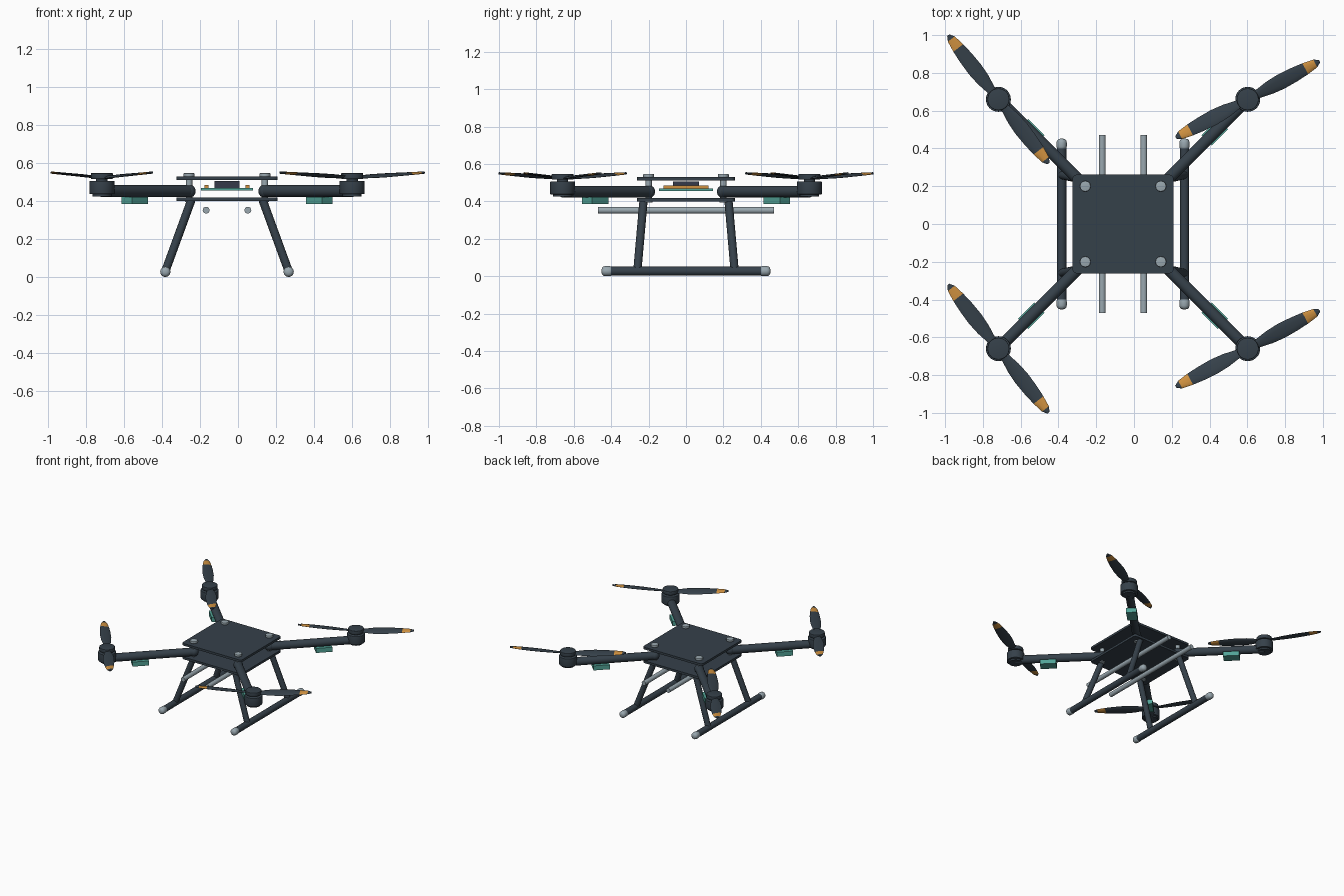
import bpy, bmesh, math
from mathutils import Vector, Matrix

if "Cube" in bpy.data.objects:
    bpy.data.objects.remove(bpy.data.objects["Cube"])

CX = -0.058  # airframe centre (propeller angles make the bounds uneven)


def material(name, rgb):
    m = bpy.data.materials.new(name)
    m.diffuse_color = (*rgb, 1)
    m.use_nodes = True
    m.node_tree.nodes["Principled BSDF"].inputs["Base Color"].default_value = m.diffuse_color
    return m


SLATE = material("dark slate", (0.036, 0.052, 0.068))
SILVER = material("silver grey", (0.32, 0.39, 0.43))
TEAL = material("teal", (0.085, 0.37, 0.31))
ORANGE = material("orange", (0.62, 0.28, 0.05))
CHIP = material("chip blue black", (0.035, 0.042, 0.068))


def finish(name, bm, *mats):
    bmesh.ops.recalc_face_normals(bm, faces=bm.faces[:])
    me = bpy.data.meshes.new(name)
    bm.to_mesh(me)
    bm.free()
    for m in mats:
        me.materials.append(m)
    ob = bpy.data.objects.new(name, me)
    bpy.context.collection.objects.link(ob)
    return ob


def tube(name, a, b, r, mat, sides=24, bevel=0):
    a, b = Vector(a), Vector(b)
    d = b - a
    bm = bmesh.new()
    bmesh.ops.create_cone(bm, cap_ends=True, segments=sides, radius1=r, radius2=r, depth=d.length)
    if bevel:
        rims = [e for e in bm.edges if abs(e.verts[0].co.z - e.verts[1].co.z) < 1e-6]
        bmesh.ops.bevel(bm, geom=rims, offset=bevel, segments=3, profile=0.5, affect='EDGES')
    bm.transform(Matrix.Translation((a + b) / 2) @ d.to_track_quat('Z', 'Y').to_matrix().to_4x4())
    return finish(name, bm, mat)


def ball(name, c, r, mat):
    bm = bmesh.new()
    bmesh.ops.create_uvsphere(bm, u_segments=24, v_segments=12, radius=r)
    bm.transform(Matrix.Translation(c))
    return finish(name, bm, mat)


def box(name, c, size, mat, turn=0, chamfer=0):
    bm = bmesh.new()
    bmesh.ops.create_cube(bm, size=1)
    bm.transform(Matrix.Diagonal((*size, 1)))
    if chamfer:
        up = [e for e in bm.edges if abs(e.verts[0].co.z - e.verts[1].co.z) > 1e-6]
        bmesh.ops.bevel(bm, geom=up, offset=chamfer, segments=3, profile=0.5, affect='EDGES')
    bm.transform(Matrix.Translation(c) @ Matrix.Rotation(turn, 4, 'Z'))
    return finish(name, bm, mat)


def propeller(name, c, angle):
    # lofted lens sections: radius, width, pitch in degrees
    stations = [(0.02, 0.04, 14), (0.07, 0.052, 14), (0.13, 0.074, 13), (0.20, 0.084, 11),
                (0.28, 0.078, 9), (0.345, 0.066, 8), (0.405, 0.046, 7), (0.431, 0.014, 6)]
    bm = bmesh.new()
    for half in (0, math.pi):
        spin = Matrix.Rotation(angle + half, 4, 'Z')
        rings = []
        for r, w, pitch in stations:
            p, ring = math.radians(pitch), []
            for k in range(10):
                t = math.tau * k / 10
                u, v = w / 2 * math.cos(t), 0.006 * math.sin(t)
                co = Vector((r, u * math.cos(p) - v * math.sin(p),
                             u * math.sin(p) + v * math.cos(p) + 0.524 + 0.026 * r / 0.431))
                ring.append(bm.verts.new(spin @ co + Vector((c[0], c[1], 0))))
            rings.append(ring)
        for i in range(len(rings) - 1):
            for k in range(10):
                j = (k + 1) % 10
                f = bm.faces.new((rings[i][k], rings[i][j], rings[i + 1][j], rings[i + 1][k]))
                f.material_index = 1 if i == 5 else 0  # orange band near the tip
        bm.faces.new(rings[0])
        bm.faces.new(rings[-1])
    return finish(name, bm, SLATE, ORANGE)


# Body plates
box("top_plate", (CX, 0, 0.52), (0.535, 0.522, 0.018), SLATE, chamfer=0.02)
box("bottom_plate", (CX, 0, 0.409), (0.535, 0.522, 0.018), SLATE, chamfer=0.02)

# Flight electronics between the plates
box("circuit_board", (CX, 0, 0.462), (0.275, 0.288, 0.015), TEAL)
box("processor", (CX, 0, 0.487), (0.132, 0.14, 0.036), CHIP)

for sx, side in ((-1, "left"), (1, "right")):
    box(side + "_connector", (CX + sx * 0.108, 0, 0.477), (0.022, 0.24, 0.016), ORANGE)

    # Payload rails
    rx = CX + sx * 0.11
    tube(side + "_rail", (rx, -0.47, 0.352), (rx, 0.47, 0.352), 0.018, SILVER)

    # Landing skid with silver end caps
    fx = CX + sx * 0.325
    tube(side + "_skid", (fx, -0.40, 0.027), (fx, 0.40, 0.027), 0.0245, SLATE)

    for sy, end in ((-1, "front"), (1, "back")):
        tag = end + "_" + side
        tube(tag + "_skid_cap", (fx, sy * 0.39, 0.027), (fx, sy * 0.452, 0.027), 0.027, SILVER, bevel=0.02)
        tube(tag + "_leg", (CX + sx * 0.188, sy * 0.227, 0.405), (fx, sy * 0.26, 0.03), 0.022, SLATE)

        # Standoff and bolts
        px, py = CX + sx * 0.2, sy * 0.2
        tube(tag + "_standoff", (px, py, 0.415), (px, py, 0.515), 0.017, SILVER)
        tube(tag + "_bolt", (px, py, 0.528), (px, py, 0.547), 0.029, SILVER, 12, 0.004)
        tube(tag + "_lower_bolt", (px, py, 0.394), (px, py, 0.402), 0.022, SILVER, 12)

        # Arm with rounded root, and speed controller beneath
        mx, my = CX + sx * 0.66, sy * 0.66
        tube(tag + "_arm", (px, py, 0.452), (mx, my, 0.452), 0.0315, SLATE)
        ball(tag + "_arm_root", (px, py, 0.452), 0.035, SLATE)
        box(tag + "_speed_controller", (CX + sx * 0.486, sy * 0.486, 0.404), (0.122, 0.078, 0.037),
            TEAL, math.atan2(sy, sx))

        # Motor
        tube(tag + "_motor_base", (mx, my, 0.425), (mx, my, 0.445), 0.05, SLATE, 32)
        tube(tag + "_motor_can", (mx, my, 0.437), (mx, my, 0.507), 0.066, SLATE, 32, 0.004)
        tube(tag + "_motor_shaft", (mx, my, 0.50), (mx, my, 0.53), 0.03, SLATE)
        tube(tag + "_propeller_hub", (mx, my, 0.516), (mx, my, 0.547), 0.058, SLATE, 32, 0.004)
        propeller(tag + "_propeller", (mx, my), math.radians(128 if sx < 0 else 28))

# Smooth round parts, keep hard edges
for ob in bpy.data.objects:
    ob.select_set(True)
    bpy.context.view_layer.objects.active = ob
bpy.ops.object.shade_smooth_by_angle(angle=math.radians(35))
